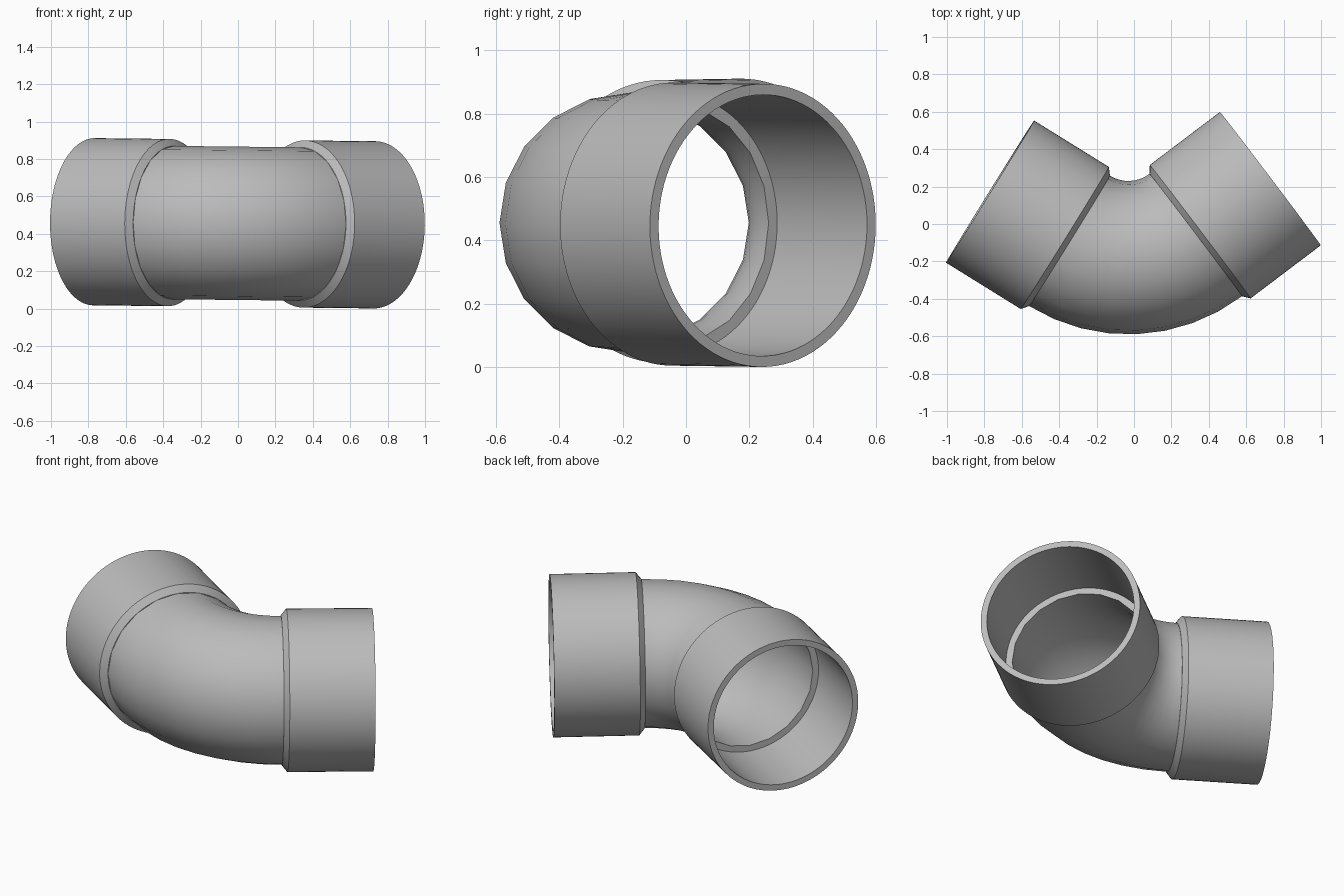
import bpy, bmesh
from math import sin, cos, pi, radians
from mathutils import Matrix, Vector

cube = bpy.data.objects.get("Cube")
if cube:
    bpy.data.objects.remove(cube, do_unlink=True)

grey = bpy.data.materials.new("plastic grey")
grey.use_nodes = True
grey.diffuse_color = (0.5, 0.5, 0.5, 1)
grey.node_tree.nodes["Principled BSDF"].inputs["Base Color"].default_value = (0.5, 0.5, 0.5, 1)

BEND_R = 0.597            # bend radius of the centreline
HALF = radians(34.45)     # half of the bend angle
LEDGE = 0.03              # depth of the chamfer and inner ledge

# Places the bend centre, with its slight turn and tilt
PLACE = (Matrix.Translation((-0.03, 0.417, 0.456))
         @ Matrix.Rotation(radians(0.63), 4, 'Y')
         @ Matrix.Rotation(radians(2.65), 4, 'Z'))


def station(angle, along=0.0):
    """Frame on the centreline: local z runs along the pipe, x points outward."""
    out = Vector((sin(angle), -cos(angle), 0))
    tangent = Vector((cos(angle), sin(angle), 0))
    up = tangent.cross(out)
    m = Matrix((out, up, tangent)).transposed().to_4x4()
    return PLACE @ Matrix.Translation(out * BEND_R + tangent * along) @ m


def skin(name, rings, sides, sharp):
    """Join a closed loop of (frame, radius) rings into a smooth solid."""
    bm = bmesh.new()
    loops = []
    for frame, r in rings:
        loops.append([bm.verts.new(frame @ Vector((r * cos(2 * pi * i / sides),
                                                   r * sin(2 * pi * i / sides), 0)))
                      for i in range(sides)])
    for a, b in zip(loops, loops[1:] + loops[:1]):
        for i in range(sides):
            j = (i + 1) % sides
            bm.faces.new((a[i], a[j], b[j], b[i]))
    bmesh.ops.recalc_face_normals(bm, faces=bm.faces)
    mesh = bpy.data.meshes.new(name)
    bm.to_mesh(mesh)
    bm.free()
    mesh.materials.append(grey)
    obj = bpy.data.objects.new(name, mesh)
    bpy.context.collection.objects.link(obj)
    bpy.ops.object.select_all(action='DESELECT')
    obj.select_set(True)
    bpy.context.view_layer.objects.active = obj
    bpy.ops.object.shade_smooth_by_angle(angle=radians(sharp))


# Curved hollow body, its ends reaching the ledges inside the sockets
STEPS = 8
frames = [station(-HALF, -LEDGE - 0.001)]
frames += [station(-HALF + 2 * HALF * k / STEPS) for k in range(STEPS + 1)]
frames.append(station(HALF, LEDGE + 0.001))
skin("elbow_body", [(f, 0.41) for f in frames] + [(f, 0.378) for f in reversed(frames)], 20, 40)

# Wide sockets: chamfered back, outer wall, rim, bore and ledge
PROFILE = [(0, 0.39), (0, 0.41), (LEDGE, 0.447), (0.5, 0.447),
           (0.5, 0.4125), (LEDGE, 0.4125), (LEDGE, 0.39)]
for side, name in ((1, "left_socket"), (-1, "right_socket")):
    skin(name, [(station(side * HALF, side * t), r) for t, r in PROFILE], 96, 30)
